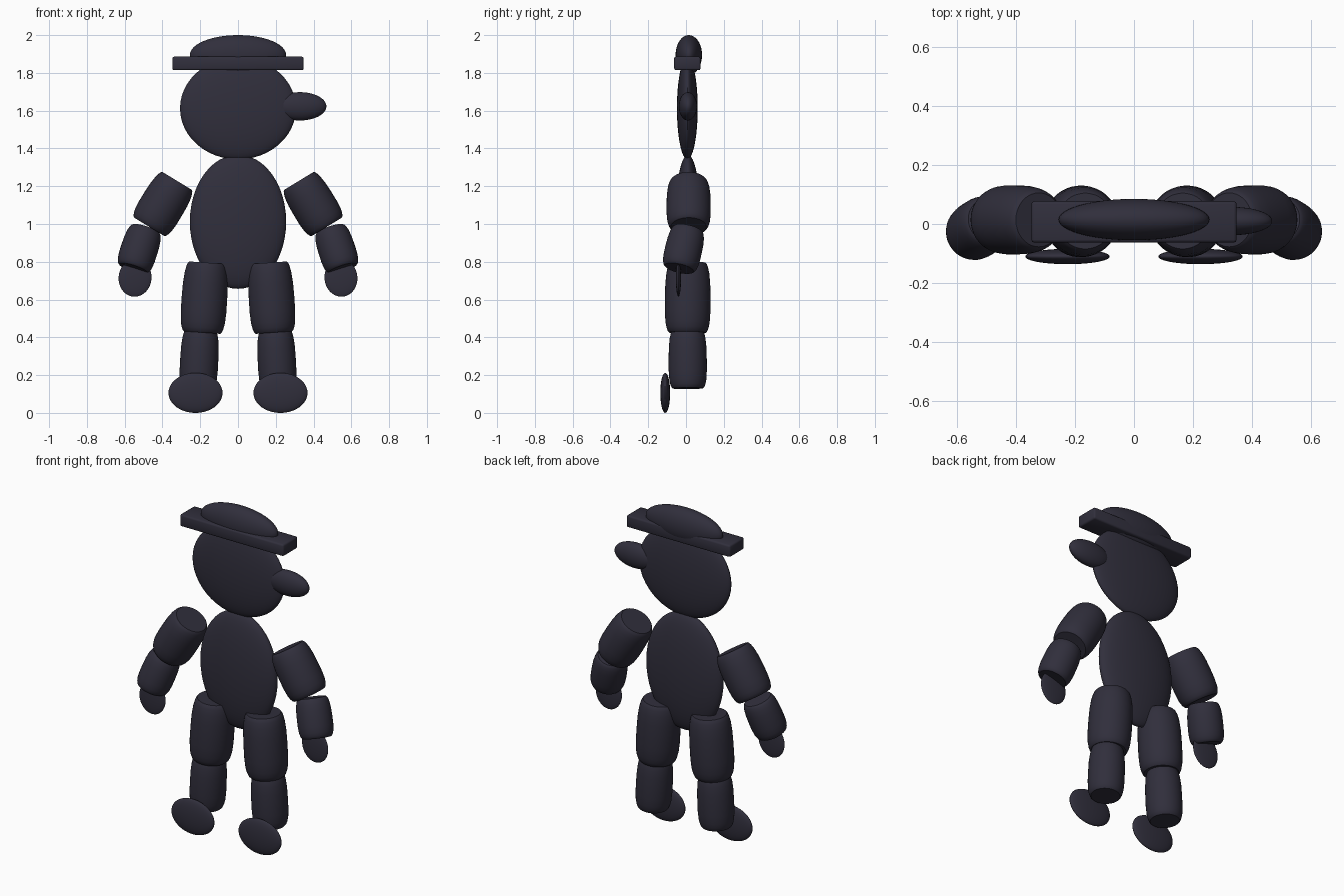
import bpy, bmesh, math
from mathutils import Vector

if "Cube" in bpy.data.objects:
    bpy.data.objects.remove(bpy.data.objects["Cube"])

mat = bpy.data.materials.new("dark_slate")
mat.diffuse_color = (0.03, 0.028, 0.045, 1)
mat.use_nodes = True
mat.node_tree.nodes["Principled BSDF"].inputs["Base Color"].default_value = mat.diffuse_color


def finish(bm, name, angle=35):
    bmesh.ops.recalc_face_normals(bm, faces=bm.faces)
    me = bpy.data.meshes.new(name)
    bm.to_mesh(me)
    bm.free()
    me.materials.append(mat)
    ob = bpy.data.objects.new(name, me)
    bpy.context.collection.objects.link(ob)
    bpy.ops.object.select_all(action='DESELECT')
    ob.select_set(True)
    bpy.context.view_layer.objects.active = ob
    bpy.ops.object.shade_smooth_by_angle(angle=math.radians(angle))
    return ob


def ellipsoid(name, centre, radii, tilt=0):
    bm = bmesh.new()
    bmesh.ops.create_uvsphere(bm, u_segments=48, v_segments=24, radius=1)
    bmesh.ops.scale(bm, vec=radii, verts=bm.verts)
    ob = finish(bm, name)
    ob.location = centre
    ob.rotation_euler.y = tilt
    return ob


# Barrel outline: (fraction along the axis, fraction of the radius)
BARREL = [(0, .78), (.02, .83), (.06, .88), (.15, .94), (.3, .985), (.5, 1),
          (.7, 1), (.85, .97), (.93, .92), (.98, .86), (1, .80)]


def barrel(name, top, bottom, radius, n=40):
    top, bottom = Vector(top), Vector(bottom)
    axis = bottom - top
    bm = bmesh.new()
    rings = []
    for t, r in BARREL:
        rings.append([bm.verts.new((radius * r * math.cos(2 * math.pi * i / n),
                                    radius * r * math.sin(2 * math.pi * i / n),
                                    t * axis.length)) for i in range(n)])
    for a, b in zip(rings, rings[1:]):
        for i in range(n):
            j = (i + 1) % n
            bm.faces.new((a[i], a[j], b[j], b[i]))
    bm.faces.new(rings[0])
    bm.faces.new(rings[-1])
    ob = finish(bm, name)
    ob.location = top
    ob.rotation_mode = 'QUATERNION'
    ob.rotation_quaternion = axis.to_track_quat('Z', 'Y')
    return ob


# Flat body, head and sideways nose
ellipsoid("body", (0, .01, 1.012), (.255, .068, .355))
ellipsoid("head", (0, .007, 1.612), (.307, .055, .27))
ellipsoid("nose", (.328, .01, 1.623), (.14, .048, .075))

# Hat
ellipsoid("hat_crown", (0, .015, 1.895), (.255, .07, .105))
bm = bmesh.new()
bmesh.ops.create_cube(bm, size=1)
bmesh.ops.scale(bm, vec=(.695, .14, .072), verts=bm.verts)
bmesh.ops.bevel(bm, geom=bm.edges[:], offset=.01, segments=2, affect='EDGES', profile=.5)
brim = finish(bm, "hat_brim", 50)
brim.location = (0, .007, 1.85)

# Limbs on both sides
for s, side in ((-1, "left"), (1, "right")):
    barrel(side + "_upper_arm", (s * .322, .014, 1.228), (s * .47, .014, .985), .117)
    barrel(side + "_forearm", (s * .488, .012, .972), (s * .555, -.036, .765), .098)
    ellipsoid(side + "_hand", (s * .545, -.04, .715), (.087, .014, .1), s * -.1)
    barrel(side + "_thigh", (s * .165, .01, .795), (s * .19, .008, .425), .121)
    barrel(side + "_shin", (s * .197, .008, .44), (s * .213, .01, .13), .101)
    ellipsoid(side + "_foot", (s * .225, -.11, .106), (.143, .026, .106))
